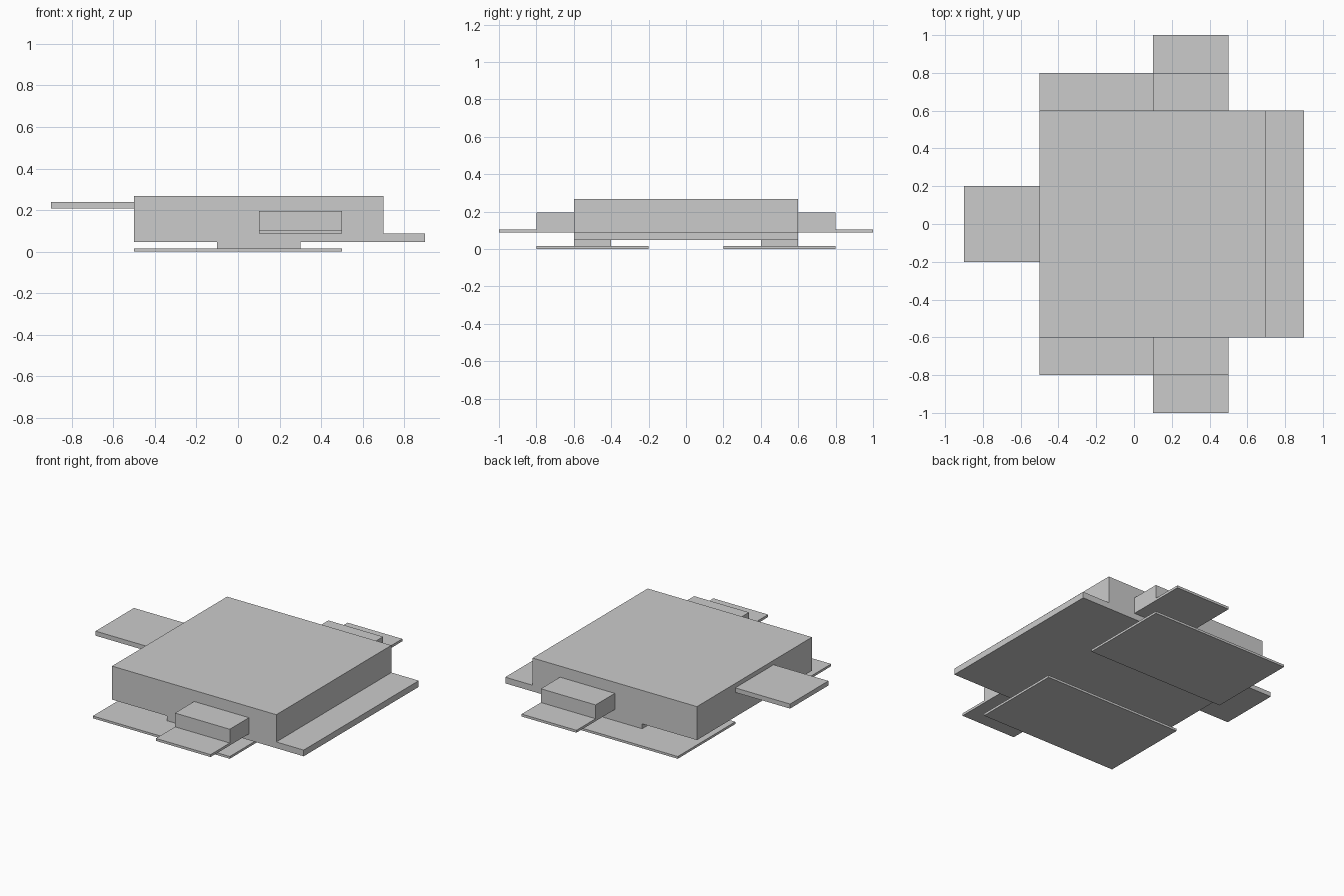
import bpy
import bmesh
from mathutils import Matrix, Vector

if "Cube" in bpy.data.objects:
    bpy.data.objects.remove(bpy.data.objects["Cube"])


def box(name, x, y, z):
    """Axis-aligned box from (min, max) ranges."""
    lo, hi = Vector((x[0], y[0], z[0])), Vector((x[1], y[1], z[1]))
    bm = bmesh.new()
    mat = Matrix.Translation((lo + hi) / 2) @ Matrix.Diagonal((*(hi - lo), 1))
    bmesh.ops.create_cube(bm, size=1, matrix=mat)
    mesh = bpy.data.meshes.new(name)
    bm.to_mesh(mesh)
    bm.free()
    obj = bpy.data.objects.new(name, mesh)
    bpy.context.collection.objects.link(obj)
    return obj


def pair(name, x, y, z):
    """Box on the +y side and its mirror image on the -y side."""
    box("left_" + name, x, y, z)
    box("right_" + name, x, (-y[1], -y[0]), z)


# Main slab, with the low lip at one end and the high flap at the other
box("body", (-0.5, 0.7), (-0.6, 0.6), (0.047, 0.268))
box("lip", (0.7, 0.9), (-0.6, 0.6), (0.047, 0.088))
box("tail_flap", (-0.9, -0.5), (-0.2, 0.2), (0.209, 0.239))

# Side arms resting on thin hand plates
pair("arm", (0.1, 0.5), (0.6, 0.8), (0.104, 0.195))
pair("hand_plate", (0.1, 0.5), (0.6, 1.0), (0.088, 0.104))

# Short legs on broad thin feet
pair("leg", (-0.1, 0.3), (0.4, 0.6), (0.015, 0.047))
pair("foot", (-0.5, 0.5), (0.2, 0.8), (0.0, 0.015))
